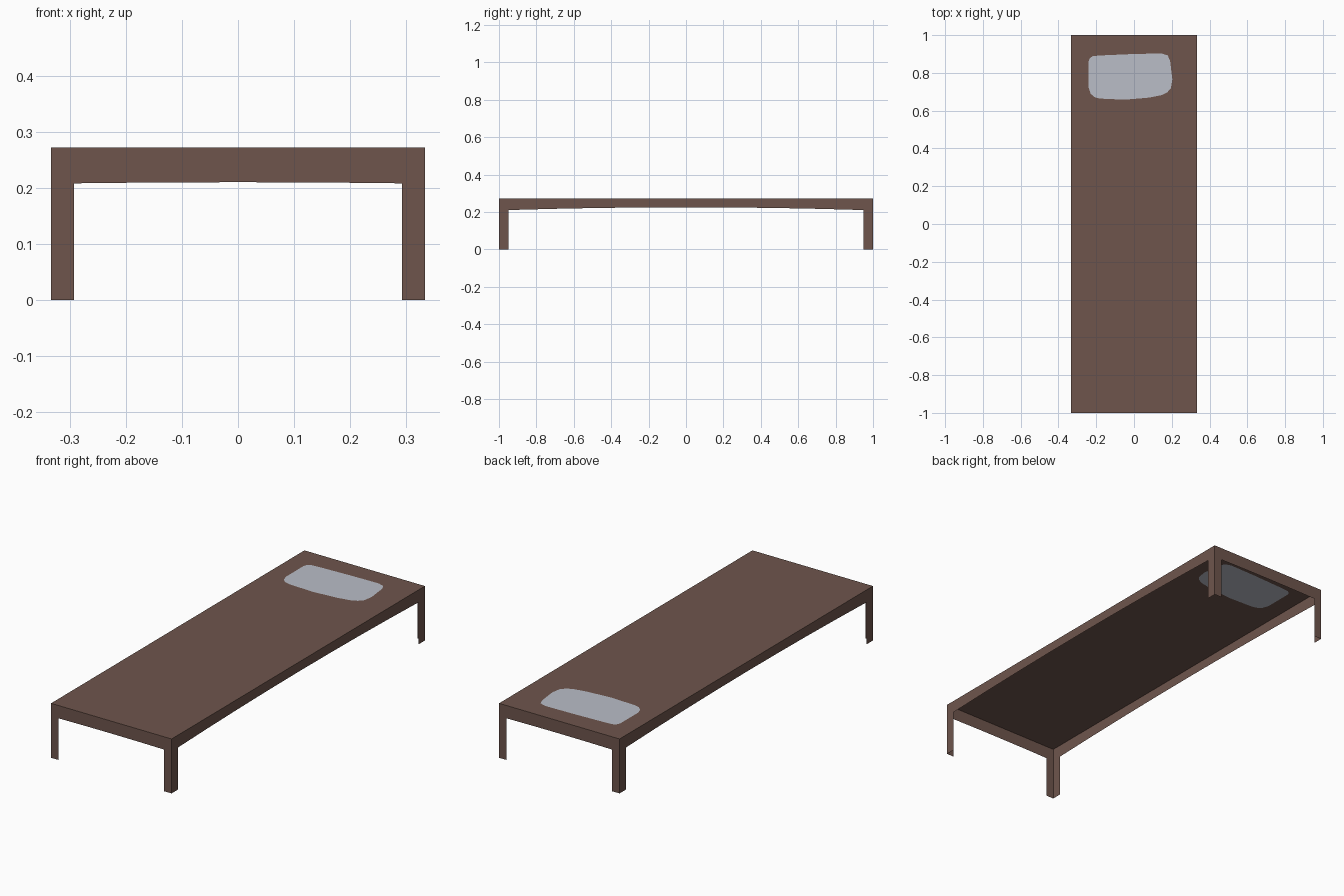
import bpy, bmesh

if "Cube" in bpy.data.objects:
    bpy.data.objects.remove(bpy.data.objects["Cube"])

HX, HY, H = 0.333, 1.0, 0.272          # half width, half length, height
LEG_X, LEG_Y = 0.041, 0.05             # leg widths on the ends and on the sides


def material(name, rgb):
    m = bpy.data.materials.new(name)
    m.diffuse_color = (*rgb, 1)
    m.use_nodes = True
    m.node_tree.nodes["Principled BSDF"].inputs["Base Color"].default_value = m.diffuse_color
    return m


brown = material("brown canvas", (0.158, 0.091, 0.073))
grey = material("pale grey pillow", (0.49, 0.515, 0.575))


def finish(bm, name, mat):
    me = bpy.data.meshes.new(name)
    bm.to_mesh(me)
    bm.free()
    me.materials.append(mat)
    ob = bpy.data.objects.new(name, me)
    bpy.context.collection.objects.link(ob)
    return ob


def loop_edges(bm, pts):
    vs = [bm.verts.new((x, y, H)) for x, y in pts]
    return [bm.edges.new((vs[i - 1], vs[i])) for i in range(len(vs))]


# Pillow outline, seen from the top
pillow = [(-0.24, 0.86), (-0.236, 0.875), (-0.22, 0.888), (-0.185, 0.892),
          (0, 0.9), (0.145, 0.903), (0.178, 0.893), (0.191, 0.865),
          (0.203, 0.765), (0.195, 0.718), (0.175, 0.696), (0.146, 0.682),
          (0.08, 0.669), (-0.05, 0.658), (-0.183, 0.664), (-0.21, 0.672),
          (-0.23, 0.69), (-0.24, 0.72)]

# Bed top: one sheet with the pillow shape cut out of it
bm = bmesh.new()
edges = loop_edges(bm, [(-HX, -HY), (HX, -HY), (HX, HY), (-HX, HY)])
edges += loop_edges(bm, pillow)
bmesh.ops.triangle_fill(bm, edges=edges, use_beauty=True, normal=(0, 0, 1))
for f in bm.faces:
    if f.normal.z < 0:
        f.normal_flip()
finish(bm, "bed_top", brown)

# Pillow: flat patch filling the cut-out
bm = bmesh.new()
bm.faces.new([bm.verts.new((x, y, H)) for x, y in reversed(pillow)])
finish(bm, "pillow", grey)


def panel(name, half, leg, z_end, z_mid, place):
    """Thin skirt sheet with a leg at each end and an arched lower edge."""
    bm = bmesh.new()
    inner = half - leg
    arch = [(inner * t, z_mid + (z_end - z_mid) * t * t)
            for t in (-1, -0.75, -0.5, -0.25, 0, 0.25, 0.5, 0.75, 1)]
    xs = [(-half, 0), (-inner, 0)] + arch + [(inner, 0), (half, 0)]
    for (a, za), (b, zb) in zip(xs, xs[1:]):
        if abs(b - a) < 1e-6:
            continue
        pts = ((a, za), (b, zb), (b, H), (a, H))
        bm.faces.new([bm.verts.new(place(u, z)) for u, z in pts])
    bmesh.ops.remove_doubles(bm, verts=bm.verts, dist=1e-5)
    finish(bm, name, brown)


# End and side skirts with their halves of the angle-section legs
for s, end, side in ((-1, "front", "left"), (1, "back", "right")):
    panel(end + "_skirt_and_legs", HX, LEG_X, 0.208, 0.210,
          lambda u, z: (-s * u, s * HY, z))
    panel(side + "_skirt_and_legs", HY, LEG_Y, 0.210, 0.225,
          lambda u, z: (s * HX, s * u, z))
